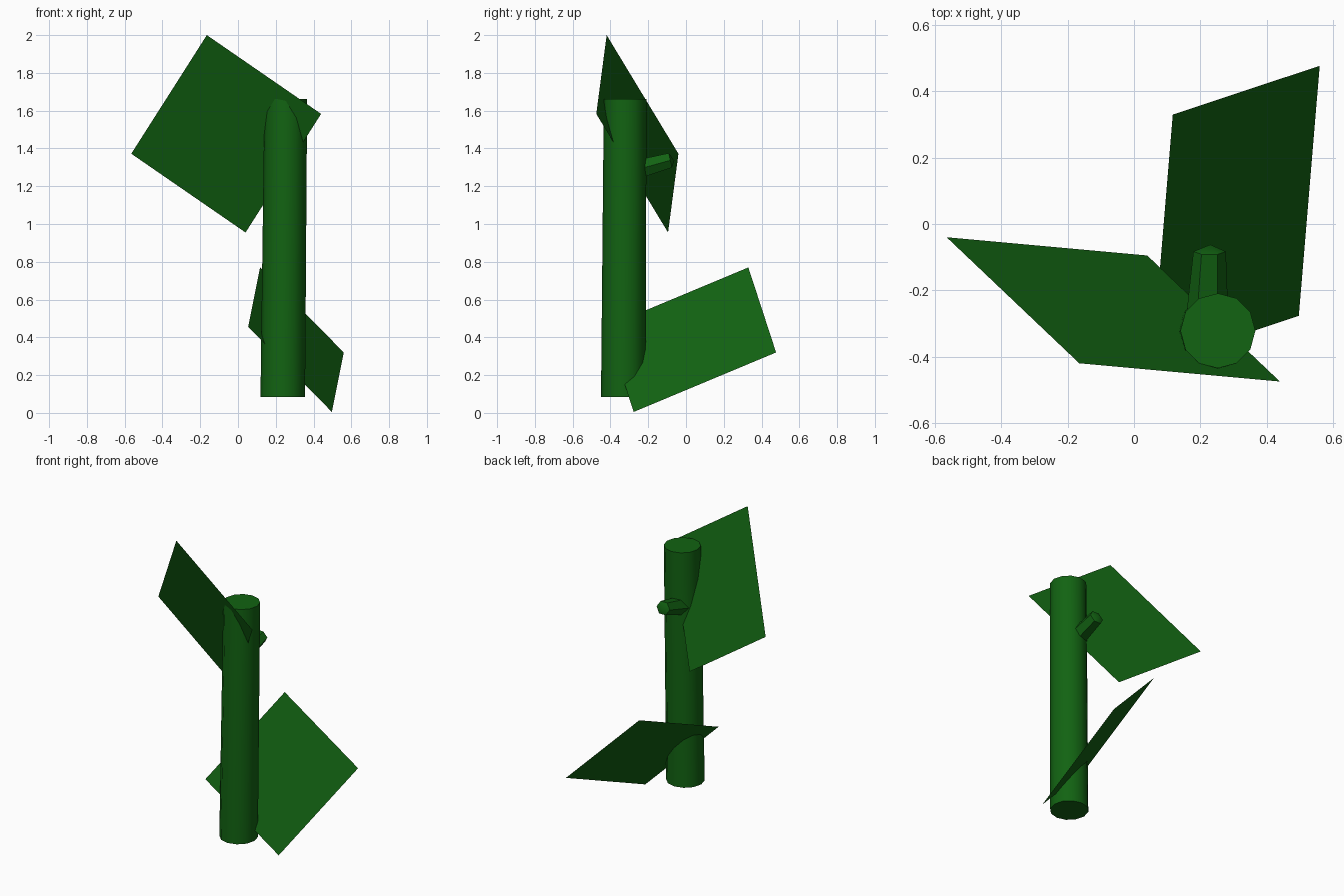
import bpy, bmesh, math
from mathutils import Vector

if "Cube" in bpy.data.objects:
    bpy.data.objects.remove(bpy.data.objects["Cube"], do_unlink=True)

GREEN = (0.006, 0.125, 0.006, 1)
green = bpy.data.materials.new("stem_green")
green.use_nodes = True
green.diffuse_color = GREEN
green.node_tree.nodes["Principled BSDF"].inputs["Base Color"].default_value = GREEN


def finish(name, bm):
    mesh = bpy.data.meshes.new(name)
    bm.to_mesh(mesh)
    bm.free()
    mesh.materials.append(green)
    obj = bpy.data.objects.new(name, mesh)
    bpy.context.collection.objects.link(obj)
    return obj


def tube(name, sides, rings, u, v, tip=None):
    """Loft rings of (centre, radius) in the plane of u and v, with closed ends."""
    u, v = Vector(u), Vector(v)
    bm = bmesh.new()
    loops = []
    for centre, radius in rings:
        angles = [math.tau * i / sides for i in range(sides)]
        loops.append([bm.verts.new(Vector(centre) + radius * (u * math.cos(a) + v * math.sin(a)))
                      for a in angles])
    for low, high in zip(loops, loops[1:]):
        for i in range(sides):
            j = (i + 1) % sides
            bm.faces.new((low[i], low[j], high[j], high[i]))
    bm.faces.new(loops[0][::-1])
    if tip:
        point = bm.verts.new(tip)
        for i in range(sides):
            bm.faces.new((loops[-1][i], loops[-1][(i + 1) % sides], point))
    else:
        bm.faces.new(loops[-1])
    bmesh.ops.recalc_face_normals(bm, faces=bm.faces)
    obj = finish(name, bm)
    bpy.ops.object.select_all(action='DESELECT')
    obj.select_set(True)
    bpy.context.view_layer.objects.active = obj
    bpy.ops.object.shade_smooth_by_angle(angle=math.radians(40))


def leaf(name, corner, side_a, side_b):
    """Flat leaf: a parallelogram from one corner and its two neighbours."""
    c, a, b = Vector(corner), Vector(side_a), Vector(side_b)
    bm = bmesh.new()
    bm.faces.new([bm.verts.new(p) for p in (c, a, a + b - c, b)])
    finish(name, bm)


# Slightly leaning, tapering stem
tube("stem", 12, [((0.237, -0.332, 0.085), 0.118), ((0.253, -0.322, 1.663), 0.113)],
     (1, 0, 0), (0, 1, 0))

# Short twig on the back of the stem
tube("twig", 6, [((0.22, -0.3, 1.277), 0.065), ((0.228, -0.083, 1.337), 0.049)],
     (1, 0, 0), (0, -0.2, 0.9), tip=(0.23, -0.062, 1.335))

# Two flat leaves
leaf("upper_leaf", (-0.165, -0.42, 2.0), (0.44, -0.475, 1.583), (-0.565, -0.04, 1.372))
leaf("lower_leaf", (0.56, 0.477, 0.32), (0.117, 0.33, 0.77), (0.497, -0.277, 0.005))
